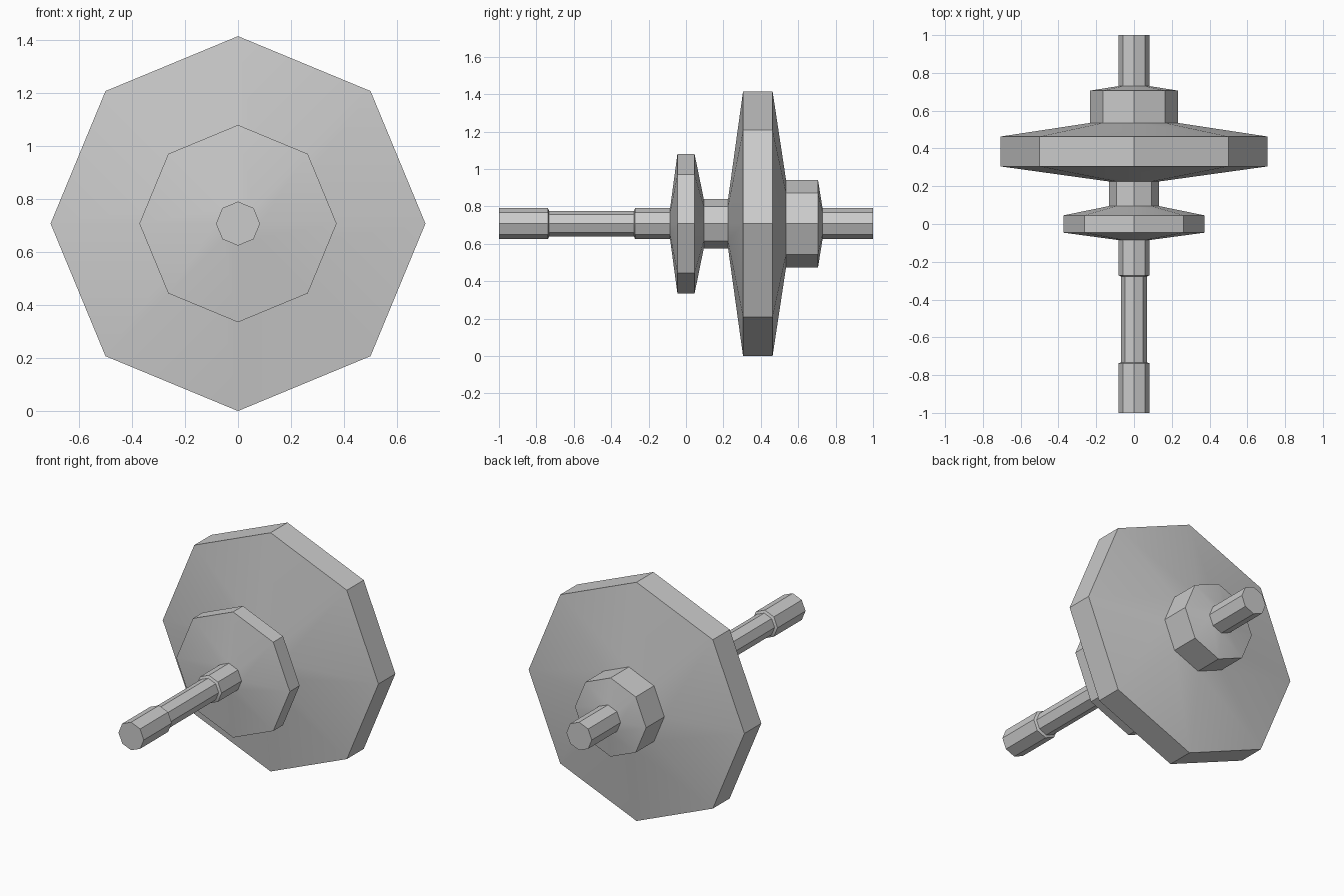
import bpy, bmesh, math

if "Cube" in bpy.data.objects:
    bpy.data.objects.remove(bpy.data.objects["Cube"])

SIDES = 8
AXIS_Z = 0.707


def lathe(name, profile, cap_start=False, cap_end=False):
    """Revolve (y, radius) points about the horizontal axle line."""
    bm = bmesh.new()
    rings = []
    for y, r in profile:
        angles = [2 * math.pi * i / SIDES for i in range(SIDES)]
        rings.append([bm.verts.new((r * math.cos(a), y, AXIS_Z + r * math.sin(a)))
                      for a in angles])
    for a, b in zip(rings, rings[1:]):
        for i in range(SIDES):
            j = (i + 1) % SIDES
            bm.faces.new((a[i], b[i], b[j], a[j]))
    if cap_start:
        bm.faces.new(rings[0])
    if cap_end:
        bm.faces.new(rings[-1][::-1])
    # outward winding for the -y to +y sweep
    for f in bm.faces:
        c = f.calc_center_median()
        f.normal_update()
        out = c.copy()
        out.z -= AXIS_Z
        if abs(f.normal.y) > 0.999:
            flip = f.normal.y * c.y < 0
        else:
            out.y = 0
            flip = f.normal.dot(out) < 0
        if flip:
            f.normal_flip()
    mesh = bpy.data.meshes.new(name)
    bm.to_mesh(mesh)
    bm.free()
    obj = bpy.data.objects.new(name, mesh)
    bpy.context.collection.objects.link(obj)
    bpy.ops.object.select_all(action='DESELECT')
    obj.select_set(True)
    bpy.context.view_layer.objects.active = obj
    bpy.ops.object.shade_smooth_by_angle(angle=math.radians(30))
    return obj


SHAFT, THIN, NECK, HUB = 0.083, 0.068, 0.132, 0.233

# Front shaft with a slimmer waist
lathe("front_shaft", [(-1, SHAFT), (-0.738, SHAFT), (-0.732, THIN),
                      (-0.278, THIN), (-0.272, SHAFT), (-0.085, SHAFT)],
      cap_start=True)
# Small bevelled disc
lathe("small_disc", [(-0.085, SHAFT), (-0.046, 0.372), (0.046, 0.372), (0.095, NECK)])
# Spacer between the discs
lathe("disc_spacer", [(0.095, NECK), (0.225, NECK)])
# Large bevelled disc
lathe("large_disc", [(0.225, NECK), (0.305, 0.707), (0.463, 0.707), (0.535, HUB)])
# Rear hub
lathe("rear_hub", [(0.535, HUB), (0.706, HUB), (0.73, SHAFT)])
# Rear shaft
lathe("rear_shaft", [(0.73, SHAFT), (1, SHAFT)], cap_end=True)
